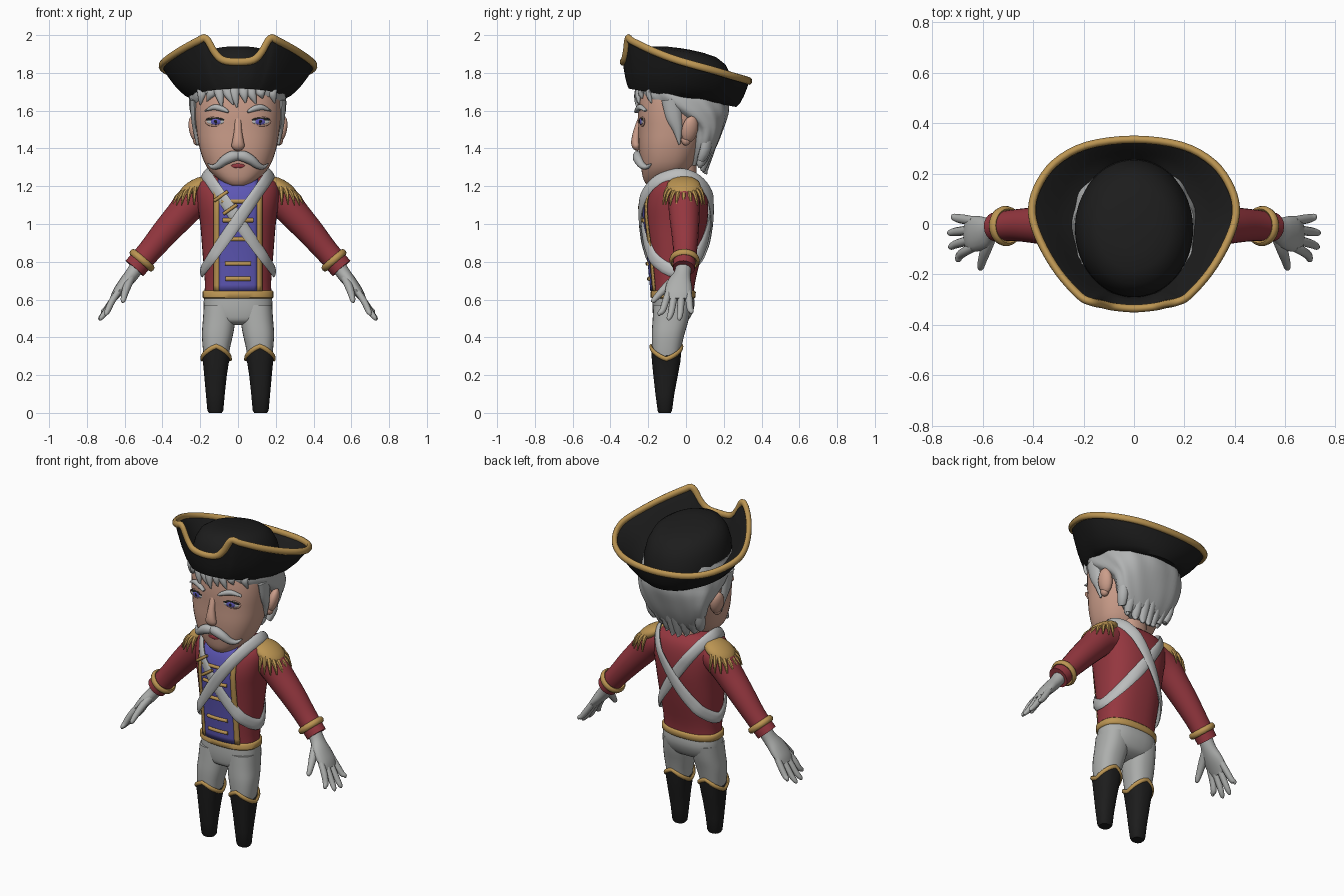
import bpy, bmesh, math
from mathutils import Vector, Matrix

if "Cube" in bpy.data.objects:
    bpy.data.objects.remove(bpy.data.objects["Cube"])
V = Vector

def mat(name, r, g, b):
    m = bpy.data.materials.new(name)
    m.diffuse_color = (r, g, b, 1)
    m.use_nodes = True
    m.node_tree.nodes["Principled BSDF"].inputs["Base Color"].default_value = m.diffuse_color
    return m

RED = mat("coat red", .30, .038, .05)
BLUE = mat("blue", .11, .095, .46)
GOLD = mat("gold", .50, .30, .085)
SKIN = mat("skin", .60, .34, .255)
GREY = mat("hair grey", .44, .45, .45)
WHITE = mat("breeches grey", .42, .43, .42)
BLACK = mat("black", .012, .012, .012)
STRAP = mat("strap white", .50, .51, .51)

# ---------- helpers ----------
def spline(pts, k=4, closed=False):
    """Catmull-Rom through tuples of any length."""
    n, out = len(pts), []
    get = (lambda i: pts[i % n]) if closed else (lambda i: pts[max(0, min(n - 1, i))])
    for i in range(n if closed else n - 1):
        for j in range(k):
            t = j / k
            out.append(tuple(.5 * (2*b + (c - a)*t + (2*a - 5*b + 4*c - d)*t*t + (3*b - a - 3*c + d)*t**3)
                             for a, b, c, d in zip(get(i-1), get(i), get(i+1), get(i+2))))
    if not closed:
        out.append(tuple(pts[-1]))
    return out

def finish(name, bm, m):
    bmesh.ops.recalc_face_normals(bm, faces=bm.faces)
    me = bpy.data.meshes.new(name)
    bm.to_mesh(me)
    bm.free()
    me.materials.append(m)
    ob = bpy.data.objects.new(name, me)
    bpy.context.collection.objects.link(ob)
    return ob

def loft(name, rings, m, closed=False, cap=True):
    bm = bmesh.new()
    vs = [[bm.verts.new(p) for p in r] for r in rings]
    n = len(vs[0])
    for i in range(len(vs) if closed else len(vs) - 1):
        a, b = vs[i], vs[(i + 1) % len(vs)]
        for j in range(n):
            bm.faces.new((a[j], a[(j+1) % n], b[(j+1) % n], b[j]))
    if cap and not closed:
        bm.faces.new(vs[0])
        bm.faces.new(vs[-1])
    return finish(name, bm, m)

P = 2.4
def ring(cx, cy, z, rx, ry, n=32, wave=0):
    out = []
    for i in range(n):
        a = 2 * math.pi * i / n
        c, s = math.cos(a), math.sin(a)
        w = 1 + wave * math.sin(11 * a + z * 14)
        out.append(V((cx + w*rx*math.copysign(abs(c)**(2/P), c), cy + w*ry*math.copysign(abs(s)**(2/P), s), z)))
    return out

def body(name, table, m, n=32, wave=0):
    return loft(name, [ring(0, (f+b)/2, z, rx, (b-f)/2, n, wave) for z, rx, f, b in table], m)

def surf(table, x, z, off=0, front=True):
    """Point on the front or back of a body table."""
    for lo, hi in zip(table, table[1:]):
        if z <= hi[0]:
            break
    t = max(0, min(1, (z - lo[0]) / (hi[0] - lo[0])))
    _, rx, f, b = [p + (q - p)*t for p, q in zip(lo, hi)]
    h = (b - f)/2 * max(0, 1 - min(1, abs(x)/rx)**P)**(1/P) + off
    return (x, (f + b)/2 + (-h if front else h), z)

def sweep(name, pts, m, hint=(0, -1, 0), closed=False, n=10, k=4):
    """Sweep an ellipse along (x, y, z, half width, half thickness) points."""
    q = spline(pts, k, closed)
    c = len(q)
    rings = []
    for i, p in enumerate(q):
        pos = V(p[:3])
        a, b = (q[i-1], q[(i+1) % c]) if closed else (q[max(0, i-1)], q[min(c-1, i+1)])
        t = (V(b[:3]) - V(a[:3])).normalized()
        h = V(hint(pos)) if callable(hint) else V(hint)
        side = t.cross(h).normalized()
        nrm = side.cross(t)
        rings.append([pos + side*p[3]*math.cos(2*math.pi*j/n) + nrm*p[4]*math.sin(2*math.pi*j/n) for j in range(n)])
    return loft(name, rings, m, closed)

def ball(name, loc, r, m, rot=(0, 0, 0), seg=20):
    bm = bmesh.new()
    M = Matrix.Translation(loc)
    for ang, ax in zip(rot, 'XYZ'):
        M = M @ Matrix.Rotation(ang, 4, ax)
    bmesh.ops.create_uvsphere(bm, u_segments=seg, v_segments=seg//2, radius=1, matrix=M @ Matrix.Diagonal((*r, 1)))
    return finish(name, bm, m)

# ---------- coat ----------
TORSO = spline([(.62, .178, -.178, .04), (.70, .176, -.185, .05), (.85, .188, -.20, .085), (1.0, .20, -.218, .112),
                (1.1, .215, -.22, .117), (1.18, .22, -.20, .108), (1.23, .195, -.17, .085), (1.265, .12, -.12, .04)], 3)
body("coat", TORSO, RED, 40)
body("belt", [(.605, .180, -.178, .042), (.612, .188, -.187, .05), (.64, .188, -.188, .052), (.648, .18, -.18, .045)], GOLD)

def plate(name, x0, x1, z0, z1, off, m, nx=10, nz=18):
    bm = bmesh.new()
    g = [[bm.verts.new(surf(TORSO, x0+(x1-x0)*i/nx, z0+(z1-z0)*j/nz, off)) for i in range(nx+1)] for j in range(nz+1)]
    for j in range(nz):
        for i in range(nx):
            bm.faces.new((g[j][i], g[j][i+1], g[j+1][i+1], g[j+1][i]))
    ob = finish(name, bm, m)
    s = ob.modifiers.new("thick", 'SOLIDIFY')
    s.thickness, s.offset = .006, 0

plate("coat_front_panel", -.105, .105, .645, 1.24, .006, BLUE)
for s in (1, -1):
    plate("coat_front_trim", s*.10, s*.128, .645, 1.2, .009, GOLD, 2)
for z, w in ((1.12, .085), (1.02, .08), (.92, .07), (.79, .068), (.71, .065)):
    sweep("coat_braid", [(*surf(TORSO, w*i/3, z, .012), .011, .009) for i in range(-3, 4)], GOLD, n=8, k=2)

# ---------- cross straps ----------
def out(p):
    return p - V((0, -.05, min(p.z, 1.15)))
for s in (1, -1):
    xs = [.15, .10, .05, 0, -.05, -.10, -.15]
    e = .010 if s < 0 else .020
    z = lambda x: 1.02 + 1.42*x
    w = (.033, .011)
    pts = [(s*.175, -.03, 1.268, *w)]
    pts += [(*surf(TORSO, s*x, z(x), e), *w) for x in xs]
    pts += [(-s*.19, -.055, .75, *w)]
    pts += [(*surf(TORSO, s*x, z(x), e, False), *w) for x in xs[::-1]]
    sweep("cross_strap", pts, STRAP, out, True, 10, 4)
for d in (0, -.085):
    c = V((-.09 - d*.57, 0, 1.148 + d*.82))
    sweep("strap_buckle_bar", [(*surf(TORSO, c.x + i*.036, c.z + i*.025, .025), .009, .008) for i in (-1, 0, 1)], GOLD, n=8)

# ---------- breeches and boots ----------
body("breeches_seat", spline([(.465, .09, -.13, -.04), (.485, .14, -.165, .005), (.52, .175, -.175, .03),
                              (.57, .182, -.178, .045), (.63, .178, -.175, .04)], 3), WHITE)
for s in (1, -1):
    leg = spline([(.115, -.105, .25, .058, .062), (.115, -.105, .30, .066, .071), (.114, -.102, .35, .073, .078),
                  (.108, -.094, .42, .083, .087), (.100, -.082, .49, .086, .095), (.095, -.072, .57, .086, .10)], 3)
    loft("breeches_leg", [ring(s*x, y, z, a, b, 28) for x, y, z, a, b in leg], WHITE)
    rings = [ring(s*x, y, z, a, b, 32) for x, y, z, a, b in
             ((.12, -.112, 0, .034, .032), (.12, -.112, .012, .042, .038), (.12, -.112, .10, .050, .050),
              (.119, -.108, .20, .060, .065), (.117, -.105, .27, .069, .075))]
    top = ring(s*.116, -.104, .29, .076, .082, 32)
    for i, p in enumerate(top):
        p.z = .285 + .068 * (1 - abs((i % 16) / 8 - 1))   # pointed front and back
    loft("boot", rings + [top], BLACK)
    sweep("boot_trim", [(*p, .012, .008) for p in top], GOLD,
          lambda p, s=s: p - V((s*.116, -.104, p.z)), True, 8, 1)

# ---------- arms, cuffs, hands, epaulettes ----------
for s in (1, -1):
    m = lambda pts: [(s*p[0], *p[1:]) for p in pts]
    sweep("sleeve", m([(.14, -.01, 1.16, .085, .08), (.23, -.01, 1.125, .09, .085), (.31, -.008, 1.04, .08, .08),
                       (.39, -.005, .95, .072, .072), (.47, -.005, .855, .063, .063), (.548, -.012, .765, .062, .058)]),
          RED, n=20)
    ax = V((.65, -.03, -.76)).normalized()
    u = ax.cross(V((0, 1, 0))).normalized()
    v = ax.cross(u)
    cc = V((.508, -.008, .808))
    loop = [cc + (u*math.cos(a) + v*math.sin(a))*.068 for a in [2*math.pi*i/16 for i in range(16)]]
    sweep("cuff_trim", m([(*p, .018, .012) for p in loop]), GOLD,
          lambda p, s=s, cc=cc: p - V((s*cc.x, cc.y, cc.z)), True, 8, 2)
    nrm = (s*.77, 0, .64)
    sweep("glove_palm", m([(.525, -.01, .79, .042, .04), (.56, -.02, .735, .045, .037), (.60, -.035, .685, .066, .034),
                           (.64, -.04, .635, .070, .026), (.662, -.04, .60, .056, .017)]), WHITE, nrm, n=16)
    for y0, y1, x1, z1 in ((-.092, -.14, .70, .515), (-.058, -.09, .728, .49), (-.022, -.035, .732, .49), (.012, .028, .718, .525)):
        sweep("glove_finger", m([(.635, y0, .64, .018, .018), (.668, (2*y0+y1)/3, .59, .019, .018),
                                 ((.68+x1)/2, (y0+2*y1)/3, (.58+z1)/2 - .005, .017, .016), (x1-.003, y1, z1+.012, .013, .012),
                                 (x1, y1, z1, .005, .005)]), WHITE, nrm, n=10, k=3)
    sweep("glove_thumb", m([(.565, -.04, .72, .026, .024), (.585, -.095, .675, .024, .022), (.60, -.14, .63, .019, .018),
                            (.608, -.172, .595, .014, .013), (.609, -.18, .585, .005, .005)]), WHITE, nrm, k=3)
    ball("epaulette", (s*.225, -.012, 1.195), (.098, .092, .042), GOLD, (0, s*.5, 0))
    for i in range(11):
        a = (i - 5) / 5 * 1.75
        c, d = math.cos(a), math.sin(a)
        sweep("epaulette_fringe", m([(.235 + .06*c, -.012 + .075*d, 1.20 - .03*c, .014, .010),
                                     (.245 + .082*c, -.012 + .098*d, 1.165 - .02*c, .012, .010),
                                     (.25 + .10*c, -.012 + .112*d, 1.10, .003, .003)]), GOLD, (s*c, d, .2), n=6, k=3)

# ---------- head ----------
HEAD = spline([(1.205, .055, -.205, -.08), (1.235, .10, -.225, -.04), (1.30, .165, -.238, .03), (1.40, .203, -.25, .08),
               (1.50, .22, -.252, .12), (1.60, .23, -.255, .15), (1.70, .228, -.245, .17), (1.77, .20, -.22, .15)], 3)
body("head", HEAD, SKIN, 40)
loft("neck", [ring(0, -.03, z, r, r, 20) for z, r in ((1.15, .10), (1.25, .085), (1.35, .085))], SKIN)
sweep("nose", [(0, -.238, 1.57, .018, .012), (0, -.258, 1.50, .02, .018), (0, -.266, 1.44, .03, .024),
               (0, -.262, 1.41, .034, .022), (0, -.25, 1.39, .015, .008)], SKIN, n=12)
ball("mouth", surf(HEAD, 0, 1.308, 0), (.036, .006, .012), RED)
for s in (1, -1):
    turn = (0, 0, s*.22)
    ball("ear", (s*.228, .02, 1.50), (.03, .044, .074), SKIN, (-.2, s*.2, s*.35))
    ball("ear_lobe", (s*.215, .0, 1.445), (.024, .026, .03), SKIN)
    ball("eye_lid", surf(HEAD, s*.12, 1.542, -.003), (.058, .008, .027), SKIN, turn)
    ball("eye_outline", surf(HEAD, s*.12, 1.552, .001), (.052, .006, .012), BLACK, turn)
    ball("eye_white", surf(HEAD, s*.12, 1.542, .002), (.048, .006, .016), STRAP, turn)
    ball("eye_iris", surf(HEAD, s*.118, 1.542, .004), (.03, .006, .017), BLUE, turn)
    ball("eye_pupil", surf(HEAD, s*.118, 1.542, .008), (.009, .004, .010), BLACK, turn)
    sweep("eyebrow", [(*surf(HEAD, s*x, z, .008), w, .014) for x, z, w in
                      ((.05, 1.592, .006), (.08, 1.608, .014), (.125, 1.618, .015), (.172, 1.60, .004))], GREY)
    sweep("moustache", [(s*x, y, z, a, b) for x, y, z, a, b in
                        ((-.005, -.252, 1.36, .022, .022), (.03, -.257, 1.358, .029, .026), (.07, -.25, 1.338, .026, .025),
                         (.105, -.232, 1.31, .019, .02), (.135, -.208, 1.302, .012, .014), (.158, -.185, 1.318, .003, .004))], GREY)
    sweep("sideburn", [(s*.232, -.08, 1.66, .05, .022), (s*.23, -.065, 1.57, .042, .02), (s*.222, -.045, 1.50, .026, .018),
                       (s*.215, -.035, 1.42, .004, .006)], GREY, (s, 0, 0))
    # nape locks
    for x, y, z in ((.02, .10, 1.265), (.065, .09, 1.28), (.11, .075, 1.31), (.155, .08, 1.36)):
        sweep("nape_lock", [(s*x*1.1, .165 - x*.3, 1.50, .03, .025), (s*x*1.1, .135 - x*.2, 1.40, .032, .024),
                            (s*x, y, (z + 1.36)/2 - .02, .022, .018), (s*x, y + .012, z, .003, .003)], GREY, (s*x, 1*.1, 0), k=3)

# ---------- hair ----------
HAIR = spline([(1.31, .09, .03, .10), (1.36, .15, .03, .135), (1.43, .195, .03, .17), (1.51, .222, .02, .20),
               (1.58, .247, -.10, .222), (1.63, .255, -.19, .225), (1.68, .253, -.245, .222), (1.75, .235, -.25, .20)], 3)
body("hair", HAIR, GREY, 66, .018)
for x0, x1, z1 in ((-.19, -.20, 1.63), (-.14, -.165, 1.65), (-.10, -.085, 1.615), (-.055, -.025, 1.63), (-.02, -.005, 1.615),
                   (.03, .04, 1.64), (.07, .095, 1.635), (.12, .13, 1.665), (.18, .195, 1.64)):
    sweep("fringe_lock", [(*surf(HEAD, x0, 1.75, .012), .03, .016), (*surf(HEAD, x0, 1.70, .012), .026, .016),
                          (*surf(HEAD, (x0+x1)/2, (1.70+z1)/2, .01), .017, .013), (*surf(HEAD, x1, z1, .005), .003, .003)],
          GREY, k=3)

# ---------- three-cornered hat ----------
half = [(0, -.335, 1.858), (.08, -.328, 1.868), (.125, -.318, 1.91), (.17, -.308, 1.982), (.215, -.285, 1.968), (.30, -.19, 1.922),
        (.37, -.07, 1.875), (.404, .04, 1.842), (.385, .14, 1.815), (.315, .24, 1.785), (.19, .31, 1.765), (0, .335, 1.757)]
edge = [V(p) for p in spline(half + [(-x, y, z) for x, y, z in half[-2:0:-1]], 4, True)]
base = []
for p in edge:
    a = math.atan2(p.y / .33, p.x / .40)
    y = -.018 + .285*math.sin(a)
    base.append(V((.245*math.cos(a), y, 1.665 - .17*y)))
def between(t, h, shrink=1, dz=0):
    return [V((shrink*(b.x + (e.x-b.x)*t), shrink*(b.y + (e.y-b.y)*t), b.z + (e.z-b.z)*h + dz)) for b, e in zip(base, edge)]
rows = [between(-.1, 0, .9, .01), base, between(.3, .16), between(.58, .42), between(.82, .72), edge,
        between(.8, .76, .955, .01), between(.52, .45, .94, .02), between(.22, .2, .93, .03), between(0, .12, .96, .03)]
# crown dome rises from the bottom of the brim
for k, z in ((.95, 1.77), (.89, 1.83), (.78, 1.88), (.6, 1.91), (.35, 1.922), (.08, 1.926)):
    rows.append([V((b.x*k, b.y*k, z - .17*b.y*k)) for b in base])
loft("hat", rows, BLACK)
sweep("hat_trim", [(*p, .02, .016) for p in edge], GOLD, lambda p: V((p.x, p.y, 0)), True, 10, 1)

# ---------- shading ----------
bpy.ops.object.select_all(action='SELECT')
bpy.context.view_layer.objects.active = bpy.data.objects["coat"]
bpy.ops.object.shade_smooth_by_angle(angle=math.radians(50))
